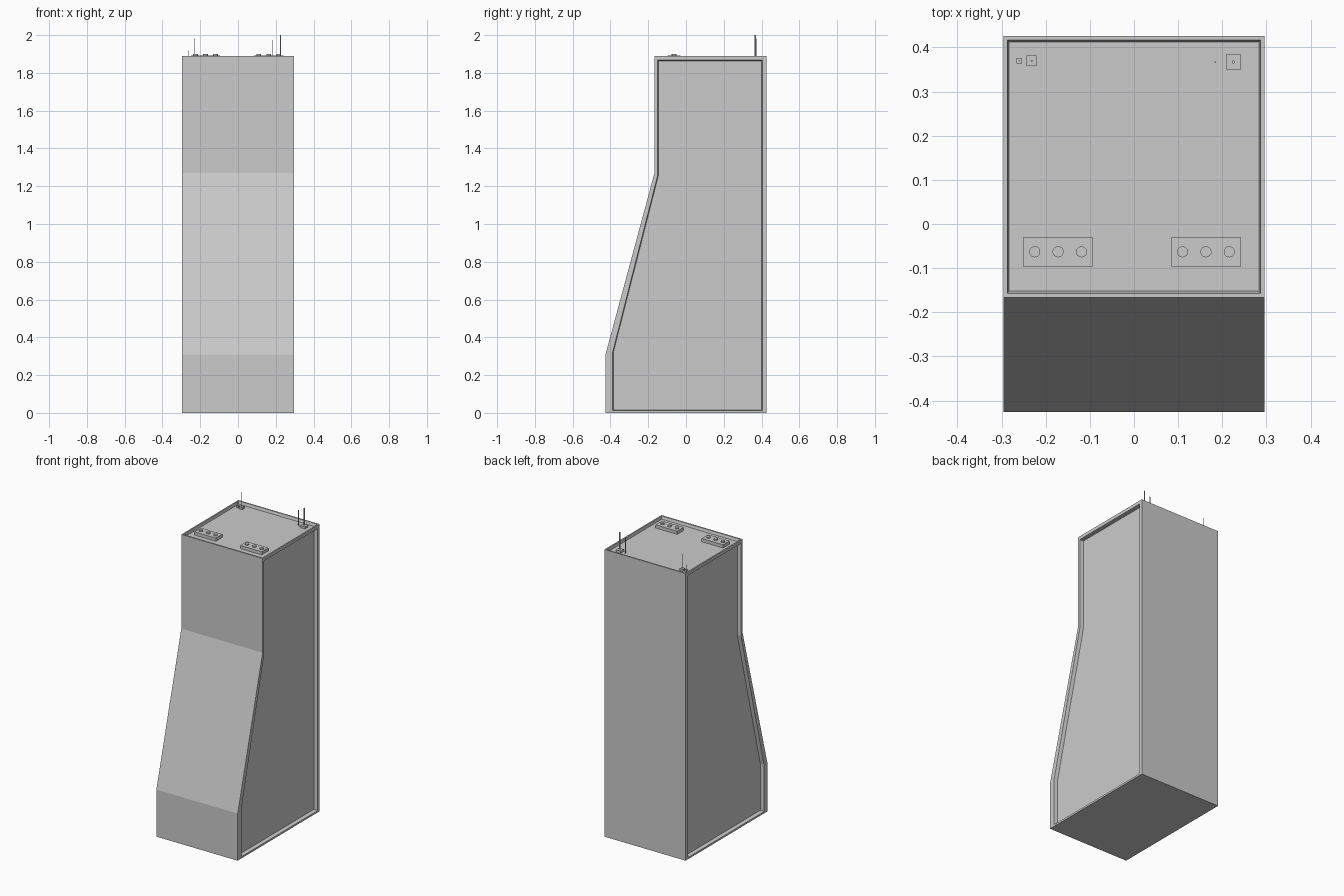
import bpy, bmesh

if "Cube" in bpy.data.objects:
    bpy.data.objects.remove(bpy.data.objects["Cube"])

HALF_W, TOP = 0.296, 1.89
FLOOR = 1.872                      # level of the sunken roof panel
OUTER = [(-0.426, 0), (0.426, 0), (0.426, TOP), (-0.167, TOP), (-0.167, 1.27), (-0.426, 0.31)]
INNER = [(-0.388, 0.012), (0.404, 0.012), (0.404, 1.868), (-0.15, 1.868), (-0.15, 1.258), (-0.388, 0.322)]
PANEL = [(-0.384, 0.016), (0.400, 0.016), (0.400, 1.864), (-0.146, 1.864), (-0.146, 1.257), (-0.384, 0.323)]


def finish(bm, name):
    bmesh.ops.recalc_face_normals(bm, faces=bm.faces)
    mesh = bpy.data.meshes.new(name)
    bm.to_mesh(mesh)
    bm.free()
    obj = bpy.data.objects.new(name, mesh)
    bpy.context.collection.objects.link(obj)
    return obj


def bridge(bm, a, b):
    for i in range(len(a)):
        j = (i + 1) % len(a)
        bm.faces.new((a[i], a[j], b[j], b[i]))


def recess(bm, rim, *rings):
    """Stepped recess running from the rim through each ring to a flat panel."""
    loop = rim
    for ring in rings:
        nxt = [bm.verts.new(p) for p in ring]
        bridge(bm, loop, nxt)
        loop = nxt
    bm.faces.new(loop)


def cabinet():
    bm = bmesh.new()
    sides = {}
    for s in (-1, 1):
        x, xin = s * HALF_W, s * (HALF_W - 0.024)
        sides[s] = [bm.verts.new((x, y, z)) for y, z in OUTER]
        recess(bm, sides[s], [(x, y, z) for y, z in INNER], [(xin, y, z) for y, z in PANEL])
    left, right = sides[-1], sides[1]
    n = len(OUTER)
    for i in range(n):
        j = (i + 1) % n
        quad = (left[i], left[j], right[j], right[i])
        if i == 2:                 # roof edge carries the sunken roof panel
            def ring(x, y0, y1, z):
                return [(-x, y1, z), (-x, y0, z), (x, y0, z), (x, y1, z)]
            recess(bm, list(quad), ring(0.287, -0.157, 0.417, TOP), ring(0.283, -0.152, 0.412, FLOOR))
        else:
            bm.faces.new(quad)
    finish(bm, "cabinet_body")


def box(name, x, y, z0, z1, sx, sy):
    bm = bmesh.new()
    bmesh.ops.create_cube(bm, size=1)
    bmesh.ops.scale(bm, vec=(sx, sy, z1 - z0), verts=bm.verts)
    bmesh.ops.translate(bm, vec=(x, y, (z0 + z1) / 2), verts=bm.verts)
    finish(bm, name)


def rod(name, x, y, z0, z1, r, sides):
    bm = bmesh.new()
    bmesh.ops.create_cone(bm, cap_ends=True, segments=sides, radius1=r, radius2=r, depth=z1 - z0)
    bmesh.ops.translate(bm, vec=(x, y, (z0 + z1) / 2), verts=bm.verts)
    obj = finish(bm, name)
    if sides > 8:
        for p in obj.data.polygons:
            p.use_smooth = len(p.vertices) == 4


cabinet()

# connector blocks with three round ports each
for side, cx in (("left", -0.172), ("right", 0.163)):
    box(f"{side}_connector_block", cx, -0.063, FLOOR, 1.893, 0.156, 0.068)
    for k in (-1, 0, 1):
        rod(f"{side}_port", cx + k * 0.053, -0.063, 1.893, 1.9, 0.0125, 24)

# antenna bases
for x, y, size in ((0.225, 0.367, 0.034), (-0.232, 0.370, 0.023), (-0.26, 0.370, 0.012)):
    box("antenna_base", x, y, FLOOR, 1.886, size, size)

# antenna rods
for x, y, top, r in ((0.225, 0.367, 2.0, 0.0035), (0.184, 0.367, 1.975, 0.002),
                     (-0.232, 0.370, 1.982, 0.002), (-0.26, 0.370, 1.918, 0.0015)):
    rod("antenna_rod", x, y, FLOOR, top, r, 8)
